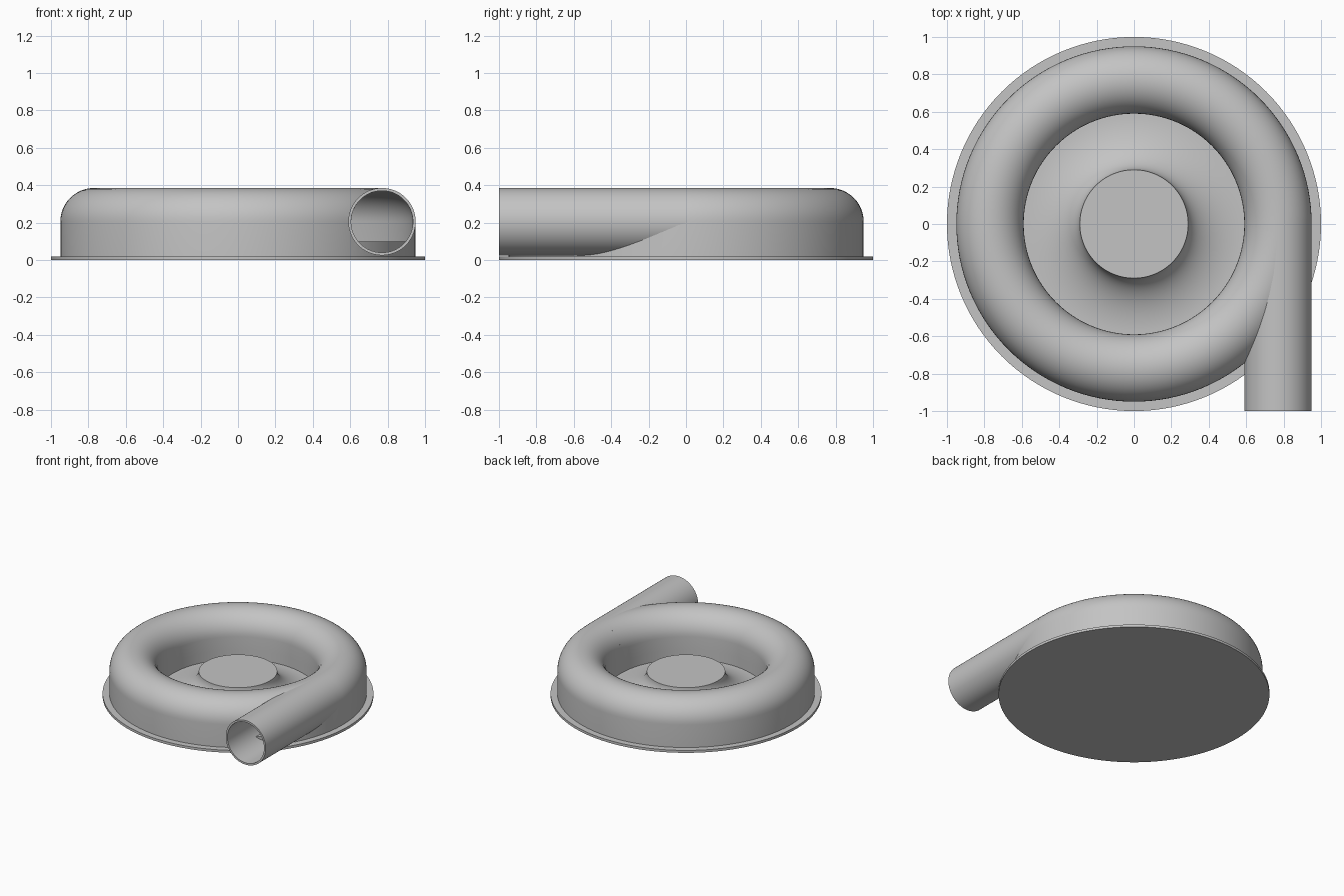
import bpy, bmesh, math
from mathutils import Vector, Matrix

if "Cube" in bpy.data.objects:
    bpy.data.objects.remove(bpy.data.objects["Cube"], do_unlink=True)

SEGS = 128
TUBE_X, TUBE_Z = 0.77, 0.205     # centre of the scroll tube and outlet
OUTER, INNER = 0.18, 0.165       # tube radii
PLATE_TOP, LIP = 0.02, 0.1

metal = bpy.data.materials.new("grey_metal")
metal.use_nodes = True
grey = (0.55, 0.55, 0.55, 1)
metal.diffuse_color = grey
metal.node_tree.nodes["Principled BSDF"].inputs["Base Color"].default_value = grey


def lathe(name, profile, matrix=None, closed=True):
    """Spin a (radius, height) profile around z, then place it."""
    bm = bmesh.new()
    verts = [bm.verts.new((r, 0, z)) for r, z in profile]
    edges = [bm.edges.new(pair) for pair in zip(verts, verts[1:])]
    if closed:
        edges.append(bm.edges.new((verts[-1], verts[0])))
    bmesh.ops.spin(bm, geom=verts + edges, cent=(0, 0, 0), axis=(0, 0, 1),
                   angle=math.tau, steps=SEGS, use_duplicate=False)
    bmesh.ops.remove_doubles(bm, verts=bm.verts, dist=1e-5)
    bmesh.ops.recalc_face_normals(bm, faces=bm.faces)
    if matrix:
        bm.transform(matrix)
    mesh = bpy.data.meshes.new(name)
    bm.to_mesh(mesh)
    bm.free()
    mesh.materials.append(metal)
    obj = bpy.data.objects.new(name, mesh)
    bpy.context.collection.objects.link(obj)
    return obj


def arc(cx, cz, rx, rz, start, end, steps=24):
    angles = [math.radians(start + (end - start) * i / steps) for i in range(steps + 1)]
    return [(cx + rx * math.cos(a), cz + rz * math.sin(a)) for a in angles]


def smooth(obj):
    bpy.ops.object.select_all(action='DESELECT')
    obj.select_set(True)
    bpy.context.view_layer.objects.active = obj
    bpy.ops.object.shade_smooth_by_angle(angle=math.radians(30))


# Round base flange
flange = lathe("base_flange", [(0, 0), (1, 0), (1, PLATE_TOP), (0, PLATE_TOP)], closed=False)

# Hollow scroll housing with a rounded top
housing = lathe("scroll_housing",
                [(TUBE_X + OUTER, PLATE_TOP)]
                + arc(TUBE_X, TUBE_Z, OUTER, OUTER, 0, 180)
                + [(TUBE_X - OUTER, LIP), (TUBE_X - INNER, LIP)]
                + arc(TUBE_X, TUBE_Z, INNER, INNER, 180, 0)
                + [(TUBE_X + INNER, PLATE_TOP)])

# Raised floor ring inside the housing
r_in, r_out = TUBE_X - OUTER, TUBE_X + OUTER - 0.008
floor_ring = lathe("floor_ring", [(r_in, PLATE_TOP), (r_out, PLATE_TOP), (r_out, LIP), (r_in, LIP)])

# Flared hub in the middle of the inlet
hub = lathe("flared_hub",
            [(0, 0.2)] + arc(0.59, 0.2, 0.3, 0.178, 180, 270) + [(0.59, PLATE_TOP), (0, PLATE_TOP)],
            closed=False)

# Straight outlet pipe, tangent to the scroll
along_y = Matrix.Translation(Vector((TUBE_X, 0, TUBE_Z))) @ Matrix.Rotation(math.pi / 2, 4, 'X')
pipe = lathe("outlet_pipe", [(INNER, 0), (OUTER, 0), (OUTER, 1), (INNER, 1)], along_y)

# Opening from the pipe into the housing
bore = lathe("bore_cutter", [(0, 0.05), (0.172, 0.05), (0.172, 1.1), (0, 1.1)], along_y, closed=False)
bore.hide_render = True
bore.hide_set(True)
cut = housing.modifiers.new("bore", 'BOOLEAN')
cut.operation = 'DIFFERENCE'
cut.solver = 'EXACT'
cut.object = bore
bpy.context.view_layer.objects.active = housing
bpy.ops.object.modifier_apply(modifier=cut.name)
bpy.data.objects.remove(bore, do_unlink=True)

for part in (flange, housing, floor_ring, hub, pipe):
    smooth(part)
